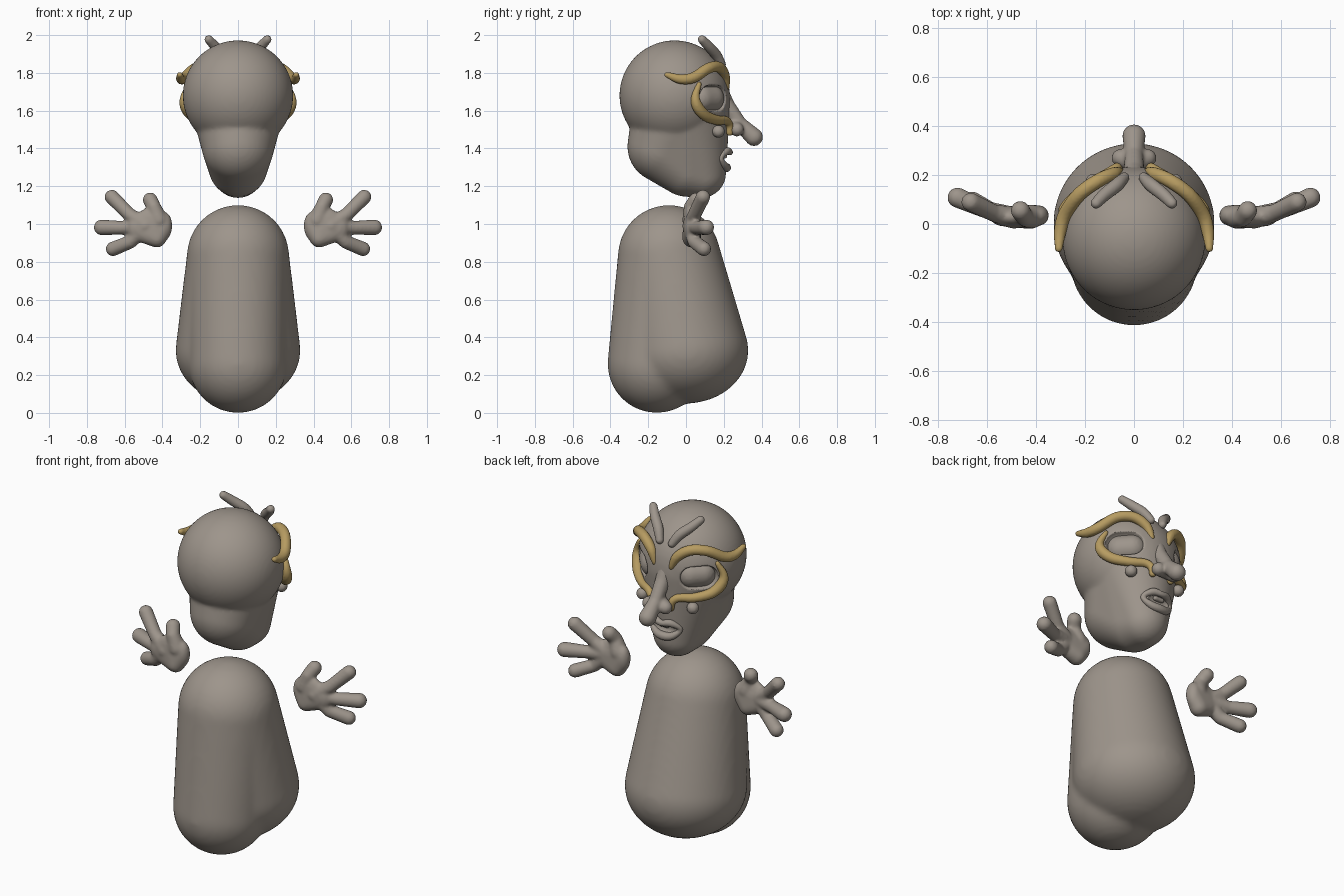
import bpy, bmesh
from mathutils import Vector

if "Cube" in bpy.data.objects:
    bpy.data.objects.remove(bpy.data.objects["Cube"])


def material(name, rgb):
    m = bpy.data.materials.new(name)
    m.diffuse_color = (*rgb, 1)
    m.use_nodes = True
    m.node_tree.nodes["Principled BSDF"].inputs["Base Color"].default_value = m.diffuse_color
    return m


CLAY = material("warm grey clay", (0.34, 0.30, 0.26))
GOLD = material("dull gold", (0.47, 0.33, 0.12))


def unit_sphere(level):
    bm = bmesh.new()
    bmesh.ops.create_icosphere(bm, subdivisions=level, radius=1)
    pts = [v.co.copy() for v in bm.verts]
    bm.free()
    return pts


FINE, COARSE = unit_sphere(5), unit_sphere(3)


def add_hull(total, balls):
    """Convex hull around balls given as (x, y, z, r) or (x, y, z, rx, ry, rz)."""
    bm = bmesh.new()
    for b in balls:
        c, r = Vector(b[:3]), (b[3:] if len(b) == 6 else (b[3],) * 3)
        for p in (FINE if max(r) > 0.12 else COARSE):
            bm.verts.new(c + Vector((p.x * r[0], p.y * r[1], p.z * r[2])))
    res = bmesh.ops.convex_hull(bm, input=bm.verts[:])
    loose = [v for v in bm.verts if not v.link_faces]
    bmesh.ops.delete(bm, geom=loose, context='VERTS')
    bmesh.ops.recalc_face_normals(bm, faces=bm.faces[:])
    tmp = bpy.data.meshes.new("tmp")
    bm.to_mesh(tmp)
    bm.free()
    total.from_mesh(tmp)
    bpy.data.meshes.remove(tmp)


def blob(name, hulls, mat, voxel=0.012, smooth=6, cutters=()):
    """Fuse several hulls into one smooth sculpted form."""
    bm = bmesh.new()
    for h in hulls:
        add_hull(bm, h)
    me = bpy.data.meshes.new(name)
    bm.to_mesh(me)
    bm.free()
    me.materials.append(mat)
    ob = bpy.data.objects.new(name, me)
    bpy.context.collection.objects.link(ob)
    m = ob.modifiers.new("fuse", 'REMESH')
    m.mode, m.voxel_size, m.use_smooth_shade = 'VOXEL', voxel, True
    for c in cutters:
        b = ob.modifiers.new("carve", 'BOOLEAN')
        b.operation, b.object, b.solver = 'DIFFERENCE', c, 'EXACT'
        c.hide_render = True
        c.hide_set(True)
    s = ob.modifiers.new("soften", 'SMOOTH')
    s.factor, s.iterations = 0.5, smooth
    return ob


def chain(balls):
    return [balls[i:i + 2] for i in range(len(balls) - 1)]


def curve(pts, closed=False, steps=5):
    """Rounded tube through (x, y, z, r) points, by Catmull-Rom interpolation."""
    n, out = len(pts), []
    get = lambda i: pts[i % n] if closed else pts[max(0, min(n - 1, i))]
    for i in range(n if closed else n - 1):
        a, b, c, d = (get(i + k) for k in (-1, 0, 1, 2))
        for j in range(steps):
            t = j / steps
            out.append(tuple(0.5 * (2 * q + (r - p) * t + (2 * p - 5 * q + 4 * r - s) * t * t
                                    + (3 * q - p - 3 * r + s) * t ** 3)
                             for p, q, r, s in zip(a, b, c, d)))
    out.append(out[0] if closed else pts[-1])
    return chain(out)


def side(hulls, s):
    return [[(b[0] * s, *b[1:]) for b in h] for h in hulls]


# Body: rounded top sweeping down to a back lobe and a belly lobe
top = (0, -0.09, 0.83, 0.27)
blob("body", [[top, (0, -0.155, 0.26, 0.26)],
              [top, (0, 0.0, 0.33, 0.33, 0.33, 0.28)]], CLAY, 0.018, 8)

# Carving shapes for eye sockets and mouth
cutters = [blob("mouth_cutter", [[(-0.05, 0.22, 1.342, 0.03), (0.05, 0.22, 1.342, 0.03)]],
                CLAY, 0.01, 2)]
for s, tag in ((-1, "left"), (1, "right")):
    cutters.append(blob("socket_cutter_" + tag, side(
        [[(0.173, 0.19, 1.665, 0.072), (0.225, 0.13, 1.665, 0.072)]], s), CLAY, 0.01, 2))

# Head: round cranium and long jaw
blob("head", [[(0, -0.06, 1.68, 0.292)],
              [(0, -0.02, 1.66, 0.255), (0, -0.12, 1.41, 0.19),
               (0, 0.0, 1.30, 0.155), (0, 0.08, 1.27, 0.132)]],
     CLAY, 0.012, 5, cutters)

# Nose with bridge, tip and nostril wings
nose = chain([(0, 0.165, 1.74, 0.045), (0, 0.215, 1.63, 0.042),
              (0, 0.285, 1.53, 0.038), (0, 0.36, 1.46, 0.048)])
nose += [[(s * 0.055, 0.27, 1.50, 0.037), (0, 0.25, 1.52, 0.04)] for s in (-1, 1)]
blob("nose", nose, CLAY, 0.008, 5)

# Lips around the open mouth, with teeth inside
blob("lips", curve([(0, 0.232, 1.380, 0.017), (0.05, 0.215, 1.385, 0.021),
                    (0.095, 0.185, 1.35, 0.013), (0.055, 0.205, 1.308, 0.021),
                    (0, 0.215, 1.298, 0.024), (-0.055, 0.205, 1.308, 0.021),
                    (-0.095, 0.185, 1.35, 0.013), (-0.05, 0.215, 1.385, 0.021)], True),
     CLAY, 0.006, 3)
blob("teeth", [[(-0.022, 0.205, 1.36, 0.014), (0.022, 0.205, 1.36, 0.014)]], CLAY, 0.006, 2)

for s, tag in ((-1, "left"), (1, "right")):
    # Eyeball and cheek bead
    blob("eyeball_" + tag, side([[(0.118, 0.125, 1.665, 0.078),
                                  (0.160, 0.078, 1.665, 0.078)]], s), CLAY, 0.009, 3)
    blob("cheek_bead_" + tag, side([[(0.165, 0.172, 1.49, 0.034)]], s), CLAY, 0.008, 2)

    # Gold brow and gold lower lid ornament
    blob("gold_brow_" + tag, side(curve(
        [(0.308, -0.10, 1.79, 0.016), (0.302, -0.03, 1.767, 0.026),
         (0.282, 0.04, 1.775, 0.029), (0.225, 0.12, 1.825, 0.029),
         (0.15, 0.175, 1.83, 0.029), (0.085, 0.205, 1.785, 0.027),
         (0.055, 0.215, 1.72, 0.016)]), s), GOLD, 0.007, 3)
    blob("gold_lid_" + tag, side(curve(
        [(0.255, 0.07, 1.74, 0.014), (0.283, 0.05, 1.675, 0.022),
         (0.277, 0.062, 1.62, 0.030), (0.24, 0.105, 1.572, 0.029),
         (0.17, 0.165, 1.55, 0.026), (0.10, 0.21, 1.548, 0.023),
         (0.07, 0.23, 1.525, 0.021), (0.063, 0.232, 1.485, 0.020)]), s), GOLD, 0.007, 3)

    # Raised forehead tufts
    blob("forehead_tuft_" + tag, side(curve(
        [(0.155, 0.085, 1.977, 0.023), (0.12, 0.12, 1.94, 0.027),
         (0.07, 0.16, 1.895, 0.028), (0.04, 0.19, 1.845, 0.022)]), s), CLAY, 0.007, 3)

    # Hand: cupped palm, thumb and three fingers
    palm = (0.46, 0.025, 0.99, 0.09, 0.04, 0.10)
    hand = [[palm, (0.39, 0.035, 0.99, 0.042, 0.042, 0.075), (0.53, 0.03, 0.98, 0.06, 0.04, 0.07),
             (0.43, 0.03, 0.925, 0.05)]]
    hand += chain([(0.42, 0.03, 1.02, 0.05), (0.445, 0.025, 1.09, 0.037),
                   (0.465, 0.055, 1.128, 0.04)])
    for knuckle, tip in (((0.575, 0.045, 1.05, 0.036), (0.668, 0.09, 1.143, 0.039)),
                         ((0.61, 0.06, 0.98, 0.036), (0.722, 0.108, 0.982, 0.042)),
                         ((0.57, 0.045, 0.905, 0.036), (0.662, 0.095, 0.868, 0.039))):
        hand += chain([(0.49, 0.025, 0.99, 0.045), knuckle, tip])
    blob("hand_" + tag, side(hand, s), CLAY, 0.008, 8)
